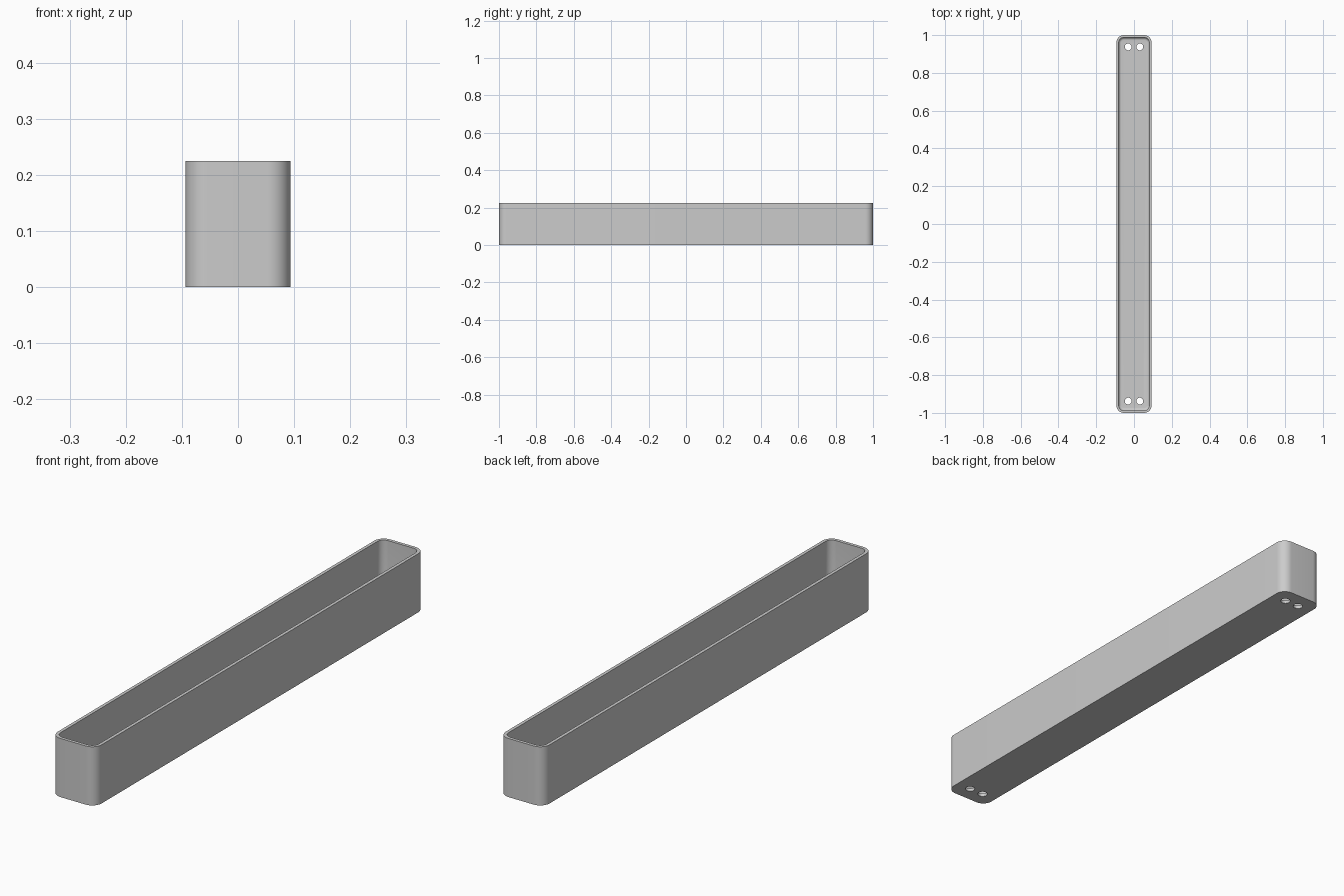
import bpy, bmesh, math

if "Cube" in bpy.data.objects:
    bpy.data.objects.remove(bpy.data.objects["Cube"])

HX, HY, H = 0.0935, 1.0, 0.225   # half width, half length, height
R, WALL, FLOOR, FILLET = 0.04, 0.0125, 0.0125, 0.014
SEG = 12

mat = bpy.data.materials.new("grey plastic")
mat.diffuse_color = (0.6, 0.6, 0.6, 1)
mat.use_nodes = True
mat.node_tree.nodes["Principled BSDF"].inputs["Base Color"].default_value = mat.diffuse_color


def ring(bm, inset, z):
    """Rounded rectangle loop, inset from the outer outline."""
    r = R - inset
    verts = []
    for q, (sx, sy) in enumerate([(1, 1), (-1, 1), (-1, -1), (1, -1)]):
        for i in range(SEG + 1):
            a = math.pi / 2 * (q + i / SEG)
            verts.append(bm.verts.new((sx * (HX - R) + r * math.cos(a),
                                       sy * (HY - R) + r * math.sin(a), z)))
    return verts


# Trough: outer wall, rim, inner wall, filleted inner floor
bm = bmesh.new()
profile = [(0, 0), (0, H), (WALL, H)]
for i in range(7):
    a = math.pi / 2 * i / 6
    profile.append((WALL + FILLET * (1 - math.cos(a)),
                    FLOOR + FILLET * (1 - math.sin(a))))
rings = [ring(bm, *p) for p in profile]
for lo, hi in zip(rings, rings[1:]):
    n = len(lo)
    for i in range(n):
        j = (i + 1) % n
        bm.faces.new((lo[i], lo[j], hi[j], hi[i]))
bm.faces.new(rings[0][::-1])
bm.faces.new(rings[-1])
bmesh.ops.recalc_face_normals(bm, faces=bm.faces)
me = bpy.data.meshes.new("trough")
bm.to_mesh(me)
bm.free()
me.materials.append(mat)
trough = bpy.data.objects.new("trough", me)
bpy.context.collection.objects.link(trough)

# Drain holes: a pair at each end of the floor
bm = bmesh.new()
for sx in (-1, 1):
    for sy in (-1, 1):
        res = bmesh.ops.create_cone(bm, cap_ends=True, segments=32, radius1=0.018,
                                    radius2=0.018, depth=0.1)
        bmesh.ops.translate(bm, verts=res["verts"], vec=(sx * 0.031, sy * 0.9375, 0))
me = bpy.data.meshes.new("hole_cutter")
bm.to_mesh(me)
bm.free()
me.materials.append(mat)
cutter = bpy.data.objects.new("hole_cutter", me)
bpy.context.collection.objects.link(cutter)
cutter.hide_render = True
cutter.hide_set(True)

mod = trough.modifiers.new("drain holes", "BOOLEAN")
mod.operation = "DIFFERENCE"
mod.solver = "EXACT"
mod.object = cutter

# Apply the cut, then smooth the rounded corners only
bpy.context.view_layer.objects.active = trough
trough.select_set(True)
bpy.ops.object.modifier_apply(modifier=mod.name)
bpy.data.objects.remove(cutter)
bpy.ops.object.shade_smooth_by_angle(angle=math.radians(30))
